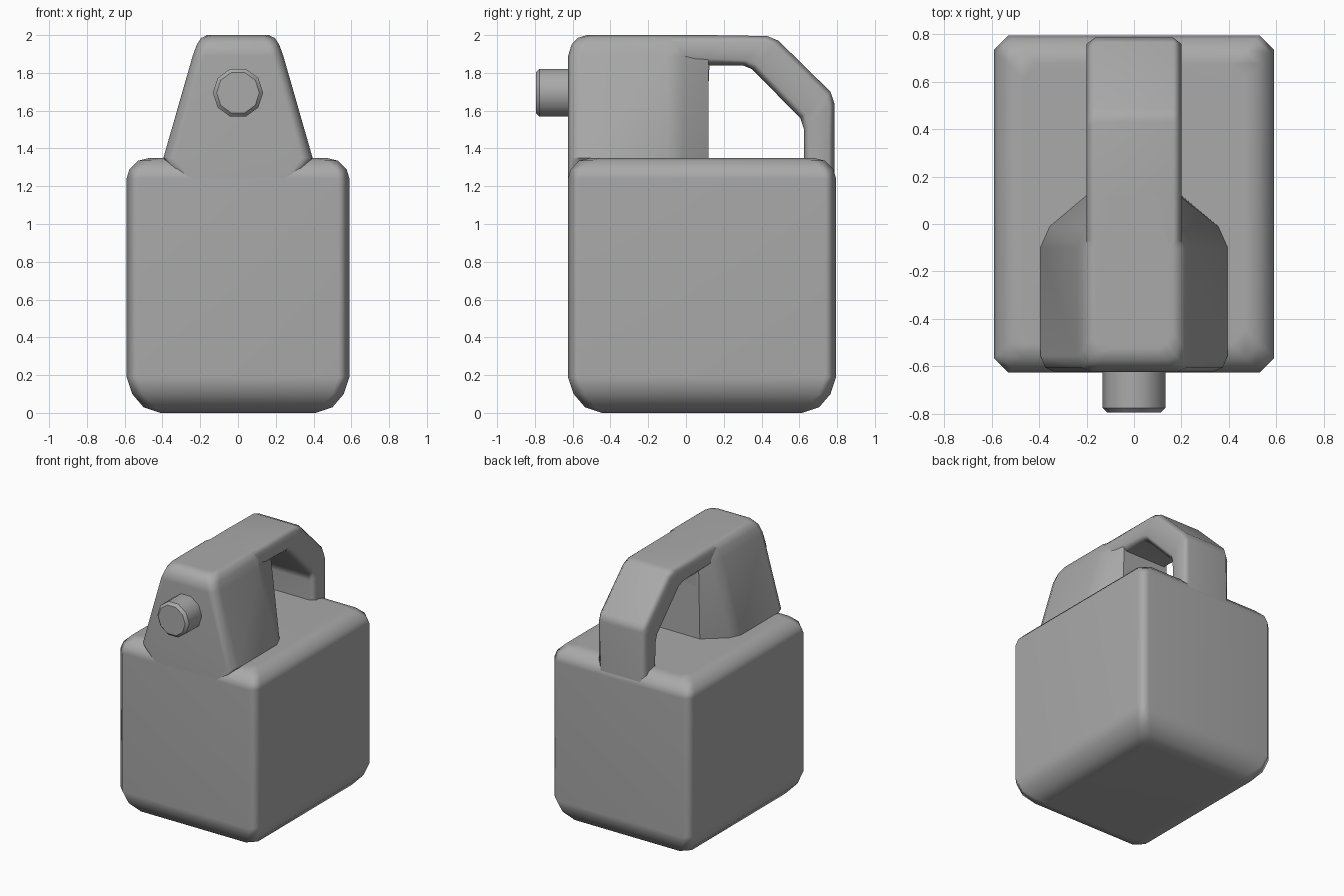
import bpy, bmesh, math
from mathutils import Vector

cube = bpy.data.objects.get("Cube")
if cube:
    bpy.data.objects.remove(cube, do_unlink=True)

grey = bpy.data.materials.new("plain grey")
grey.use_nodes = True
colour = (0.4, 0.4, 0.4, 1)
grey.diffuse_color = colour
grey.node_tree.nodes["Principled BSDF"].inputs["Base Color"].default_value = colour


def loft(name, rings, angle=50):
    """Skin a list of equal-length point rings and cap both ends."""
    bm = bmesh.new()
    loops = [[bm.verts.new(p) for p in ring] for ring in rings]
    for a, b in zip(loops, loops[1:]):
        for i in range(len(a)):
            j = (i + 1) % len(a)
            bm.faces.new((a[i], a[j], b[j], b[i]))
    bm.faces.new(loops[0])
    bm.faces.new(loops[-1])
    bmesh.ops.recalc_face_normals(bm, faces=bm.faces)
    mesh = bpy.data.meshes.new(name)
    bm.to_mesh(mesh)
    bm.free()
    obj = bpy.data.objects.new(name, mesh)
    bpy.context.collection.objects.link(obj)
    mesh.materials.append(grey)
    bpy.ops.object.select_all(action="DESELECT")
    obj.select_set(True)
    bpy.context.view_layer.objects.active = obj
    bpy.ops.object.shade_smooth_by_angle(angle=math.radians(angle))
    weighted = obj.modifiers.new("flat_panels", "WEIGHTED_NORMAL")
    weighted.keep_sharp = True
    return obj


def mirrored(half):
    """Complete a ring from its +x half, listed front to back."""
    return half + [(-x, y) for x, y in reversed(half)]


# Body: chamfered box with a rounded base and shoulders
def body_ring(z, inset, cut=0.06):
    x, front, back = 0.59 - inset, -0.625 + inset, 0.795 - inset
    half = [(x - cut, front), (x, front + cut), (x, back - cut), (x - cut, back)]
    return [(px, py, z) for px, py in mirrored(half)]


body_profile = [(0, 0.18), (0.03, 0.09), (0.1, 0.03), (0.19, 0),
                (1.24, 0), (1.29, 0.015), (1.335, 0.06), (1.35, 0.12)]
loft("body", [body_ring(z, inset) for z, inset in body_profile])


# Neck: wedge narrowing upwards, with an angled rear
def neck_ring(z, width, inset):
    front = -0.624 + inset
    half = [(width - 0.06, front), (width - 0.02, front + 0.02), (width, front + 0.07),
            (width, -0.1), (width - 0.04, -0.01), (min(width - 0.05, 0.2), 0.12)]
    return [(x, y, z) for x, y in mirrored(half)]


neck_profile = [(1.2, 0.28, 0), (1.35, 0.395, 0), (1.89, 0.24, 0),
                (1.95, 0.218, 0.018), (1.985, 0.195, 0.05), (2.0, 0.16, 0.1)]
loft("neck", [neck_ring(*row) for row in neck_profile])


# Handle: chamfered bar swept from the neck top down to the rear shoulder
def handle_ring(outer, inner, width=0.2, cut=0.035):
    o, i = Vector((0, *outer)), Vector((0, *inner))
    step = (i - o).normalized() * cut
    side = Vector((width, 0, 0))
    trim = Vector((width - cut, 0, 0))
    return [o + trim, o + side + step, i + side - step, i + trim,
            i - trim, i - side - step, o - side + step, o - trim]


outer_line = [(-0.1, 2.0), (0.12, 2.0), (0.43, 1.995), (0.49, 1.97),
              (0.765, 1.7), (0.785, 1.64), (0.787, 1.21)]
inner_line = [(-0.1, 1.84), (0.12, 1.84), (0.30, 1.84), (0.35, 1.82),
              (0.605, 1.56), (0.625, 1.5), (0.625, 1.21)]
loft("handle", [handle_ring(o, i) for o, i in zip(outer_line, inner_line)])


# Gusset easing the handle underside into the neck rear
loft("handle_gusset", [[(x, 0.0, 1.95), (x, 0.0, 1.7), (x, 0.118, 1.7), (x, 0.125, 1.86)]
                       for x in (-0.17, 0.17)])


# Spout: ten-sided plug with a bevelled tip
def spout_ring(y, radius):
    return [(radius * math.cos(math.tau * k / 10), y,
             1.695 + radius * math.sin(math.tau * k / 10)) for k in range(10)]


loft("spout", [spout_ring(-0.55, 0.133), spout_ring(-0.775, 0.133),
               spout_ring(-0.795, 0.113)], 40)
